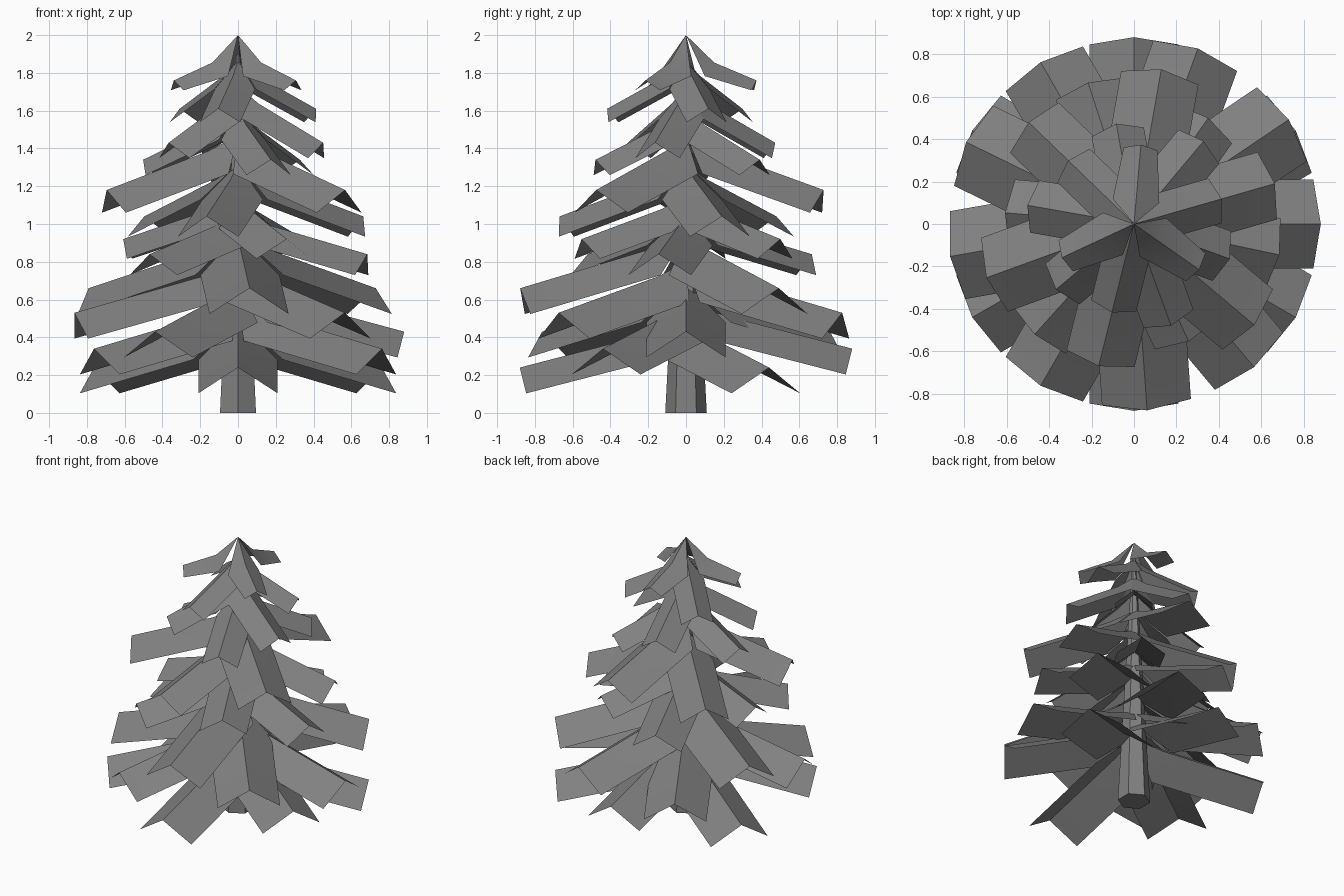
import bpy, bmesh, math
from mathutils import Vector

if "Cube" in bpy.data.objects:
    bpy.data.objects.remove(bpy.data.objects["Cube"])

gray = bpy.data.materials.new("plain gray")
gray.diffuse_color = (0.22, 0.22, 0.22, 1)
gray.use_nodes = True
gray.node_tree.nodes["Principled BSDF"].inputs["Base Color"].default_value = gray.diffuse_color


def finish(name, bm, recalc=False):
    if recalc:
        bmesh.ops.recalc_face_normals(bm, faces=bm.faces)
    me = bpy.data.meshes.new(name)
    bm.to_mesh(me)
    bm.free()
    me.materials.append(gray)
    ob = bpy.data.objects.new(name, me)
    bpy.context.collection.objects.link(ob)
    bpy.ops.object.select_all(action='DESELECT')
    ob.select_set(True)
    bpy.context.view_layer.objects.active = ob
    bpy.ops.object.shade_smooth_by_angle(angle=math.radians(50))


def branch(bm, azimuth, reach, tip_z, half_w, slope, mid_r, root_slope, mid_w):
    """Drooping roof-shaped frond: root point, folded middle, folded tip."""
    a = math.radians(azimuth)
    out = Vector((math.cos(a), math.sin(a), 0))
    side = Vector((-math.sin(a), math.cos(a), 0))
    up = Vector((0, 0, 1))

    def fold(r, z, w, s):
        drop = 0.65 * w
        inset = drop * s / math.hypot(1, s)     # fold is square to the ridge
        pts = [out * (r - inset) - side * w + up * (z - drop),
               out * r + up * z,
               out * (r - inset) + side * w + up * (z - drop)]
        return [bm.verts.new(p) for p in pts]

    mid_z = tip_z + slope * (reach - mid_r)
    root = bm.verts.new(up * (mid_z + root_slope * mid_r))
    m = fold(mid_r, mid_z, mid_w, (slope + root_slope) / 2)
    t = fold(reach, tip_z, half_w, slope)
    for i in (0, 1):
        bm.faces.new((m[i], t[i], t[i + 1], m[i + 1]))
        bm.faces.new((root, m[i], m[i + 1]))


# Trunk: slim six-sided cone
bm = bmesh.new()
bmesh.ops.create_cone(bm, cap_ends=True, segments=6, radius1=0.11,
                      radius2=0.01, depth=1.9)
bmesh.ops.translate(bm, verts=bm.verts, vec=(0, 0, 0.95))
finish("trunk", bm, True)

# Whorls of three branches: start angle, reach, tip height, half width, slope
whorls = [
    (30, 0.88, 0.24, 0.21, 0.26),
    (90, 0.88, 0.34, 0.21, 0.26),
    (0, 0.88, 0.43, 0.21, 0.27),
    (70, 0.88, 0.53, 0.21, 0.28),
    (34, 0.88, 0.66, 0.21, 0.30),
    (108, 0.70, 0.84, 0.17, 0.29),
    (55, 0.61, 0.92, 0.16, 0.34),
    (16, 0.69, 1.04, 0.165, 0.37),
    (80, 0.74, 1.18, 0.185, 0.36),
    (50, 0.51, 1.34, 0.125, 0.48),
    (100, 0.48, 1.43, 0.125, 0.57),
    (16, 0.43, 1.61, 0.11, 0.54),
]
for n, (start, reach, z, w, slope) in enumerate(whorls):
    bm = bmesh.new()
    for k in range(3):
        branch(bm, start + 120 * k, reach, z, w, slope, 0.2 * reach + 0.02,
               slope * 1.4, w)
    finish(f"branch_whorl_{n + 1}", bm)

# Crown: smaller whorl bending sharply from the peak
bm = bmesh.new()
for k in range(3):
    branch(bm, 85 + 120 * k, 0.375, 1.76, 0.08, 0.42, 0.15, 0.97, 0.11)
finish("crown", bm)
